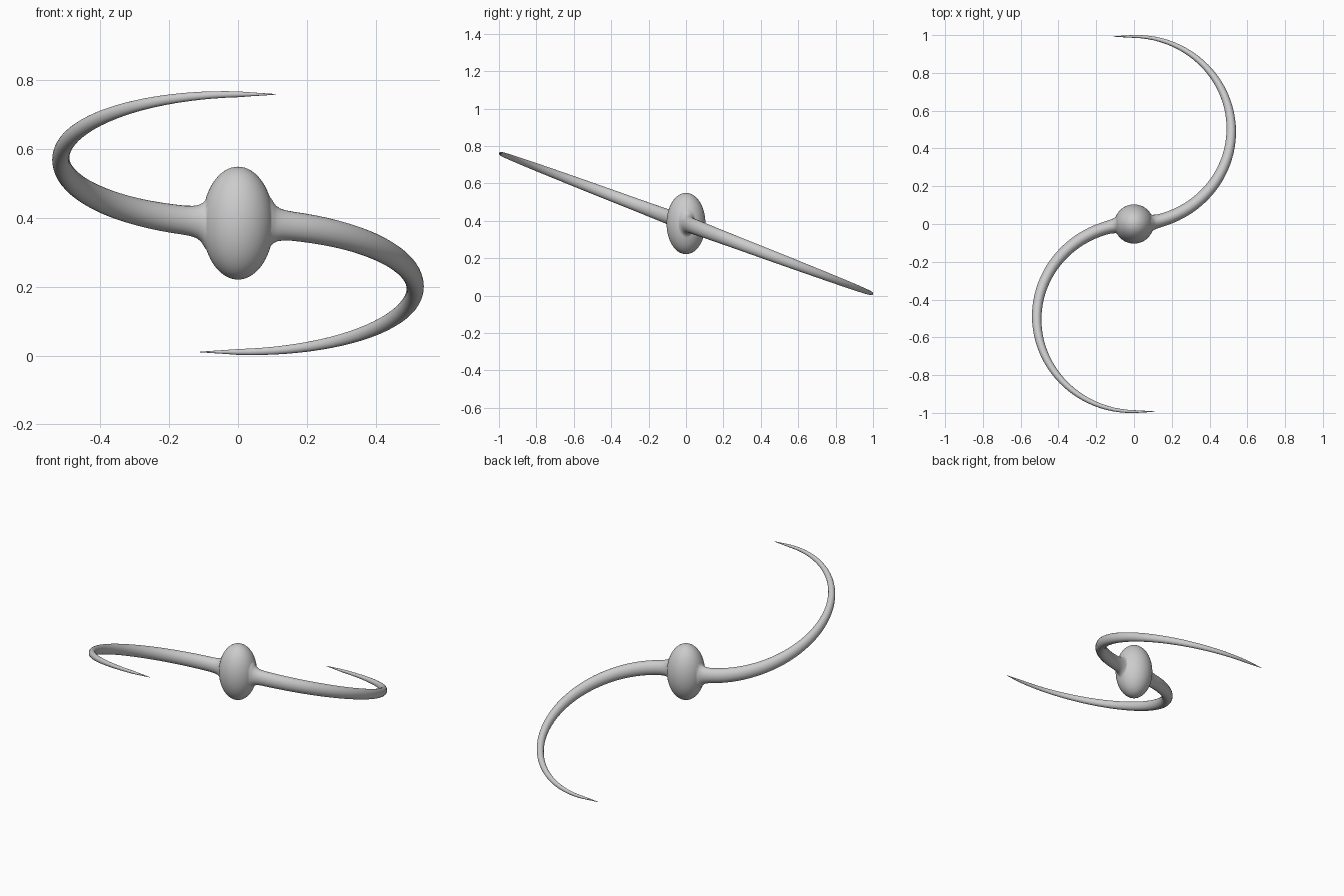
import bpy, bmesh, math
from mathutils import Vector

if "Cube" in bpy.data.objects:
    bpy.data.objects.remove(bpy.data.objects["Cube"])

CENTRE_Z = 0.385
SLOPE = 0.377      # arms lie in a plane that drops towards +y
RX, RY = 0.515, 0.4965
SIDES = 24


def path_point(x, y):
    return Vector((x, y, -SLOPE * y))


def arm_stations():
    """Centre point, tangent, horizontal and vertical radius along one arm."""
    out = []
    # flared root where the arm flows out of the body
    for x, rh, rv in [(0.05, 0.06, 0.105), (0.07, 0.055, 0.095), (0.082, 0.05, 0.085),
                      (0.09, 0.046, 0.077), (0.097, 0.042, 0.066), (0.105, 0.039, 0.056),
                      (0.118, 0.037, 0.048), (0.135, 0.035, 0.044), (0.16, 0.034, 0.042)]:
        a = math.asin(x / RX)
        out.append((a, rh, rv))
    # long tapering sweep
    n = 40
    a0 = math.asin(0.19 / RX)
    for i in range(n + 1):
        t = i / n
        a = a0 + (math.pi - a0) * t
        out.append((a, 0.034 - 0.017 * t - 0.0095 * t * t, 0.0415 - 0.0265 * t - 0.0065 * t * t))
    st = []
    for a, rh, rv in out:
        p = path_point(RX * math.sin(a), RY * (1 - math.cos(a)))
        st.append((p, path_point(RX * math.cos(a), RY * math.sin(a)).normalized(), rh, rv))
    # straight pointed tip
    for x, r in [(-0.04, 0.0055), (-0.08, 0.003), (-0.11, 0.0008)]:
        st.append((path_point(x, 2 * RY), Vector((-1, 0, 0)), r, r))
    return st


def make_arm(name, sign):
    bm = bmesh.new()
    rings = []
    for p, t, rh, rv in arm_stations():
        up = Vector((0, 0, 1))
        up = (up - t * up.dot(t)).normalized()
        side = t.cross(up)
        ring = []
        for k in range(SIDES):
            b = 2 * math.pi * k / SIDES
            v = (p + side * rh * math.cos(b) + up * rv * math.sin(b)) * sign
            ring.append(bm.verts.new(v + Vector((0, 0, CENTRE_Z))))
        rings.append(ring)
    for r0, r1 in zip(rings, rings[1:]):
        for k in range(SIDES):
            j = (k + 1) % SIDES
            bm.faces.new((r0[k], r0[j], r1[j], r1[k]))
    bm.faces.new(rings[0])
    bm.faces.new(rings[-1])
    bmesh.ops.recalc_face_normals(bm, faces=bm.faces)
    me = bpy.data.meshes.new(name)
    bm.to_mesh(me)
    bm.free()
    ob = bpy.data.objects.new(name, me)
    bpy.context.collection.objects.link(ob)
    return ob


# egg-shaped central body
bpy.ops.mesh.primitive_uv_sphere_add(segments=48, ring_count=32, radius=1, location=(0, 0, CENTRE_Z))
body = bpy.context.object
body.name = "body_with_curved_arms"
body.scale = (0.104, 0.104, 0.164)
bpy.ops.object.transform_apply(location=True, rotation=False, scale=True)

# two opposite arms fused into the body
for name, sign in (("lower_arm", 1), ("upper_arm", -1)):
    arm = make_arm(name, sign)
    mod = body.modifiers.new(name, 'BOOLEAN')
    mod.operation = 'UNION'
    mod.solver = 'EXACT'
    mod.object = arm
    bpy.context.view_layer.objects.active = body
    bpy.ops.object.modifier_apply(modifier=mod.name)
    bpy.data.objects.remove(arm)

bpy.ops.object.select_all(action='DESELECT')
body.select_set(True)
bpy.context.view_layer.objects.active = body
bpy.ops.object.shade_smooth_by_angle(angle=math.radians(60))
